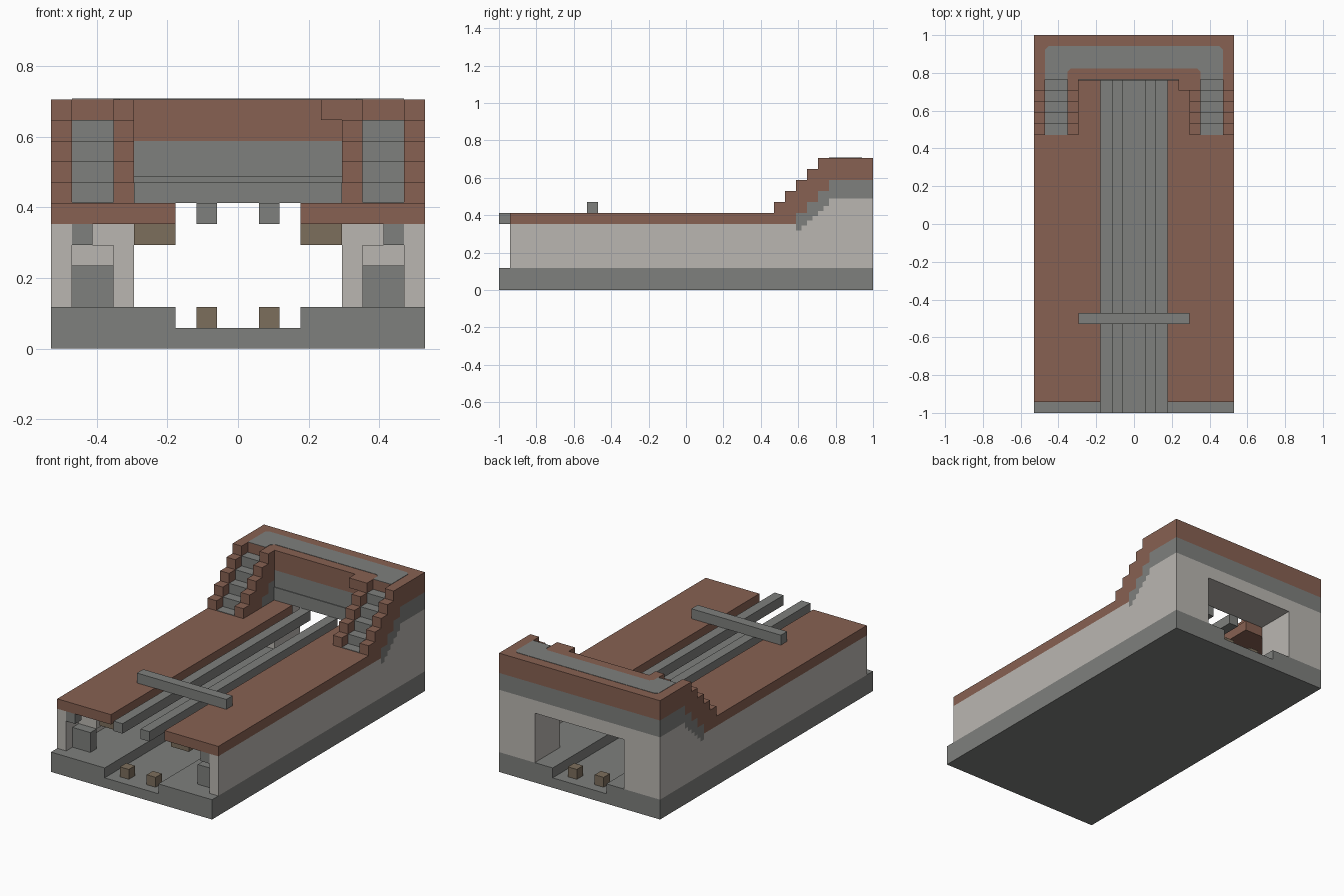
import bpy
import bmesh

if "Cube" in bpy.data.objects:
    bpy.data.objects.remove(bpy.data.objects["Cube"], do_unlink=True)

U = 2 / 34  # one block


def material(name, color):
    m = bpy.data.materials.new(name)
    m.use_nodes = True
    m.diffuse_color = (*color, 1)
    m.node_tree.nodes["Principled BSDF"].inputs["Base Color"].default_value = (*color, 1)
    return m


BROWN = material("brown earth", (0.243, 0.120, 0.084))
GREY = material("grey stone", (0.209, 0.214, 0.205))
LIGHT = material("light stone", (0.491, 0.468, 0.440))
OLIVE = material("weathered wood", (0.202, 0.156, 0.107))


def finish(name, bm, mat):
    bmesh.ops.recalc_face_normals(bm, faces=bm.faces)
    mesh = bpy.data.meshes.new(name)
    bm.to_mesh(mesh)
    bm.free()
    mesh.materials.append(mat)
    bpy.context.collection.objects.link(bpy.data.objects.new(name, mesh))


def box(name, mat, x, y, z):
    """Box from (low, high) ranges in block units."""
    bm = bmesh.new()
    bmesh.ops.create_cube(bm, size=1)
    for v in bm.verts:
        v.co = [(r[0] if c < 0 else r[1]) * U for c, r in zip(v.co, (x, y, z))]
    finish(name, bm, mat)


def pair(name, mat, x, y, z):
    """Box on the left and its mirror on the right."""
    box("left_" + name, mat, x, y, z)
    box("right_" + name, mat, (-x[1], -x[0]), y, z)


# Foundation with sunken track bed
box("foundation", GREY, (-9, 9), (-17, 17), (0, 1))
pair("platform", GREY, (3, 9), (-17, 17), (1, 2))
for end, y in (("front", -16), ("back", 15)):
    pair(end + "_track_stub", OLIVE, (1, 2), (y, y + 1), (1, 2))

# Outer walls and ground slabs
pair("outer_wall", LIGHT, (8, 9), (-16, 10), (2, 6))
pair("ground_slab", BROWN, (3, 9), (-16, 10), (6, 7))
pair("ground_slab_under_stairs", BROWN, (3, 8), (10, 13), (6, 7))

# Overhead bars and cross beam
pair("overhead_bar", GREY, (1, 2), (-17, 13), (6, 7))
box("cross_beam", GREY, (-5, 5), (-9, -8), (7, 8))

# Platform furniture and hanging beams
pair("hanging_beam", OLIVE, (3, 5), (-15, -14), (5, 6))
pair("ceiling_duct", GREY, (7, 8), (-16, -15), (5, 6))
pair("outer_cabinet", GREY, (7, 8), (-15, -14), (2, 4))
pair("inner_cabinet", GREY, (6, 7), (-15, -14), (2, 4))
pair("light_shelf", LIGHT, (6, 8), (-14, -13), (4, 5))

# Entrance block in layers
BACK = (13, 17)
pair("tunnel_jamb", LIGHT, (5, 9), BACK, (2, 7))
box("tunnel_lintel", LIGHT, (-9, 9), BACK, (7, 8.3))
box("stone_layer", GREY, (-9, 9), BACK, (8.3, 10))
box("earth_layer", BROWN, (-9, 9), BACK, (10, 12))
box("lintel_facing", GREY, (-5, 5), (12.92, 13), (7, 8.3))
box("corner_block", BROWN, (4, 5), (12, 13), (11, 12))

# Stairs: grey treads between stepped brown rails
for i in range(5):
    step = (8 + i, 9 + i)
    low = 5 + i
    pair(f"tread_{i}", GREY, (6, 8), step, (7, max(7 + i, 7.05)))
    pair(f"inner_rail_{i}", BROWN, (5, 6), step, (max(low, 7), 8 + i))
    pair(f"outer_rail_{i}", BROWN, (8, 9), step, (max(low, 7), 8 + i))
    if low > 7:
        pair(f"inner_rail_base_{i}", GREY, (5, 6), step, (7, low))
    if i >= 2:
        for half in range(2):
            y = (step[0] + half / 2, step[0] + half / 2 + 0.5)
            top = 5.4 + 0.45 * (2 * (i - 2) + half)
            pair(f"wall_light_{i}_{half}", LIGHT, (8, 9), y, (2, top))
            pair(f"wall_stone_{i}_{half}", GREY, (8, 9), y, (top, low))

# Walkway inlay on top, with clipped corners
half_outline = [(6, 13), (8, 13), (8, 15.7), (7.7, 16)]
inner = [(5.7, 14), (6, 13.7)]
outline = half_outline + [(-x, y) for x, y in reversed(half_outline)]
outline += [(-x, y) for x, y in reversed(inner)] + inner
bm = bmesh.new()
face = bm.faces.new([bm.verts.new((x * U, y * U, 12 * U)) for x, y in outline])
ext = bmesh.ops.extrude_face_region(bm, geom=[face])
for v in ext["geom"]:
    if isinstance(v, bmesh.types.BMVert):
        v.co.z += 0.002
finish("walkway_inlay", bm, GREY)
